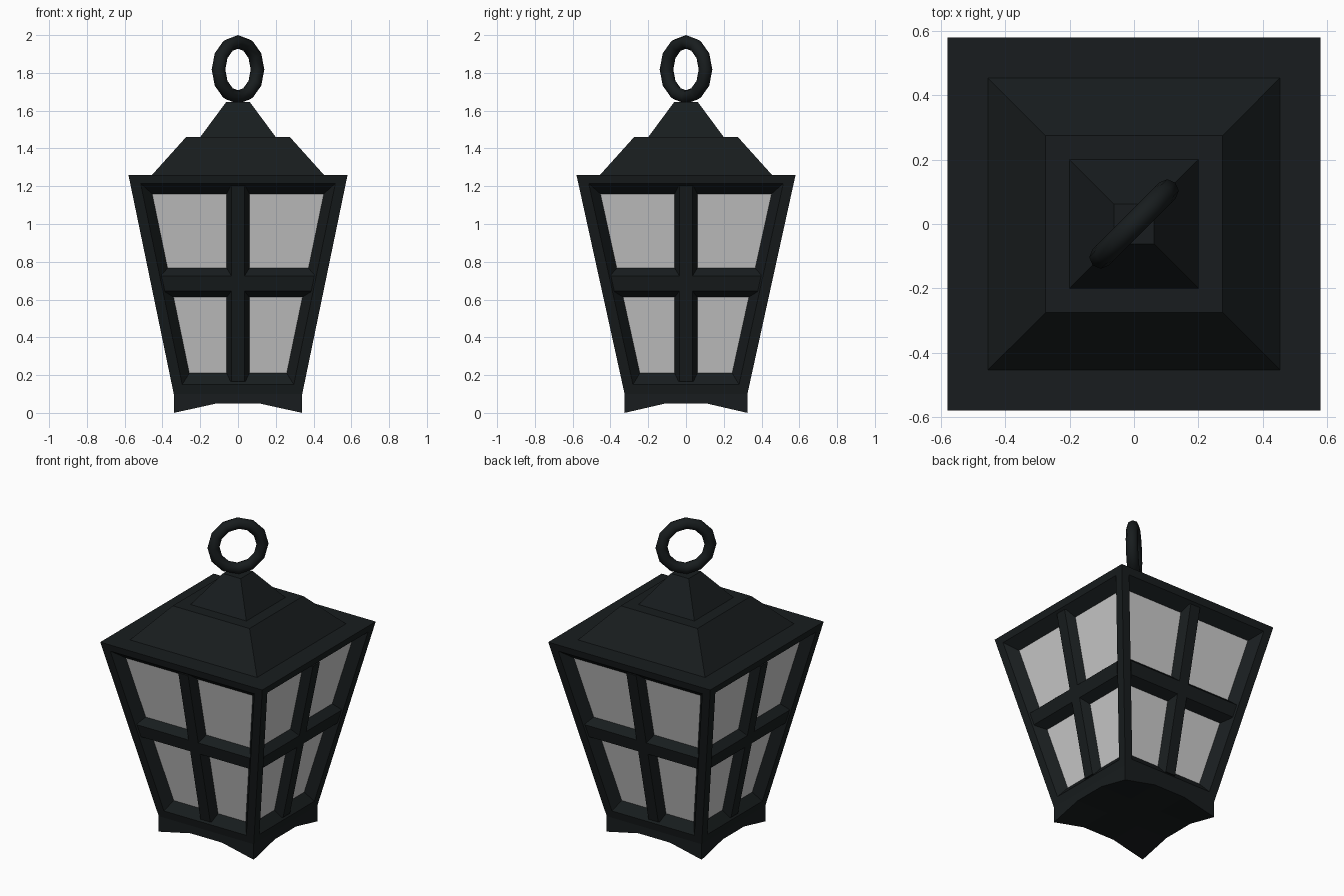
import bpy, bmesh, math

if "Cube" in bpy.data.objects:
    bpy.data.objects.remove(bpy.data.objects["Cube"])

iron = bpy.data.materials.new("dark_iron")
iron.diffuse_color = (0.009, 0.012, 0.013, 1)
iron.use_nodes = True
iron.node_tree.nodes["Principled BSDF"].inputs["Base Color"].default_value = iron.diffuse_color

Z0, Z1, TOP = 0.10, 1.26, 0.58      # sloping body range and top half width
BASE = (0.34, 0.325)                # half widths at the foot in x and y


def half(axis, z):
    return BASE[axis] + (TOP - BASE[axis]) * (z - Z0) / (Z1 - Z0)


def wall(k, u, z, d=0.0):
    """Point on side k: u along the wall, z up, d inward."""
    w = half(1 - k % 2, z) - d
    return [(u, -w, z), (w, u, z), (-u, w, z), (-w, -u, z)][k]


def build(name, faces, mat=None, recalc=True):
    bm = bmesh.new()
    for f in faces:
        bm.faces.new([bm.verts.new(p) for p in f])
    bmesh.ops.remove_doubles(bm, verts=bm.verts, dist=0.0005)
    if recalc:
        bmesh.ops.recalc_face_normals(bm, faces=bm.faces)
    me = bpy.data.meshes.new(name)
    bm.to_mesh(me)
    bm.free()
    ob = bpy.data.objects.new(name, me)
    bpy.context.collection.objects.link(ob)
    if mat:
        me.materials.append(mat)
    return ob


def bridge(a, b):
    n = len(a)
    return [[a[i], a[(i + 1) % n], b[(i + 1) % n], b[i]] for i in range(n)]


def rect(k, lo, hi, inset, d):
    pts = []
    for s, z in ((-1, lo), (1, lo), (1, hi), (-1, hi)):
        pts.append(wall(k, s * (half(k % 2, z) - inset), z, d))
    return pts


def square(hx, hy, z):
    return [(-hx, -hy, z), (hx, -hy, z), (hx, hy, z), (-hx, hy, z)]


# Body frame with chamfered window openings, and the panes behind them
frame, panes = [], []
for k in range(4):
    outer = rect(k, Z0, Z1, 0, 0)
    flat = rect(k, 0.15, 1.215, 0.055, 0)
    inner = rect(k, 0.21, 1.16, 0.105, 0.06)
    frame += bridge(outer, flat) + bridge(flat, inner)
    panes.append(inner)

# Flat top plate
frame.append(square(TOP, TOP, Z1))

# Foot with arched lower edges and closed underside
T = (-1, -1 / 3, 1 / 3, 1)


def foot(i, j):
    z = 0.0 if i in (0, 3) and j in (0, 3) else 0.05
    return (T[i] * BASE[0], T[j] * BASE[1], z)


for i in range(3):
    for j in range(3):
        frame.append([foot(i, j), foot(i, j + 1), foot(i + 1, j + 1), foot(i + 1, j)])
rim = square(*BASE, Z0)
edges = [[(i, 0) for i in range(4)], [(3, j) for j in range(4)],
         [(3 - i, 3) for i in range(4)], [(0, 3 - j) for j in range(4)]]
for k, e in enumerate(edges):
    frame.append([foot(*p) for p in e] + [rim[(k + 1) % 4], rim[k]])
build("body_frame", frame, iron)
build("window_panes", panes, recalc=False)

# Glazing bars with trapezoid section
bars = []
for k in range(4):
    ends = []
    for z in (0.165, 1.20):
        ends.append([wall(k, -0.062, z, 0.065), wall(k, -0.035, z, 0.006),
                     wall(k, 0.035, z, 0.006), wall(k, 0.062, z, 0.065)])
    bars += bridge(*ends) + ends
    ends = []
    for s in (-1, 1):
        ends.append([wall(k, s * (half(k % 2, z) - 0.065), z, d)
                     for z, d in ((0.61, 0.065), (0.645, 0.006), (0.725, 0.006), (0.77, 0.065))])
    bars += bridge(*ends) + ends
build("glazing_bars", bars, iron)

# Two-tier roof
for name, w0, z0, w1, z1 in (("lower_roof", 0.455, 1.26, 0.275, 1.46),
                             ("upper_roof", 0.20, 1.46, 0.063, 1.645)):
    a, b = square(w0, w0, z0), square(w1, w1, z1)
    build(name, bridge(a, b) + [a, b], iron)

# Hanging ring, turned diagonally
bpy.ops.mesh.primitive_torus_add(major_segments=12, minor_segments=8,
                                 major_radius=0.146, minor_radius=0.036,
                                 location=(0, 0, 1.818),
                                 rotation=(math.pi / 2, 0, math.pi / 4))
ring = bpy.context.object
ring.name = "hanging_ring"
ring.data.materials.append(iron)
bpy.ops.object.shade_smooth_by_angle(angle=math.radians(50))
